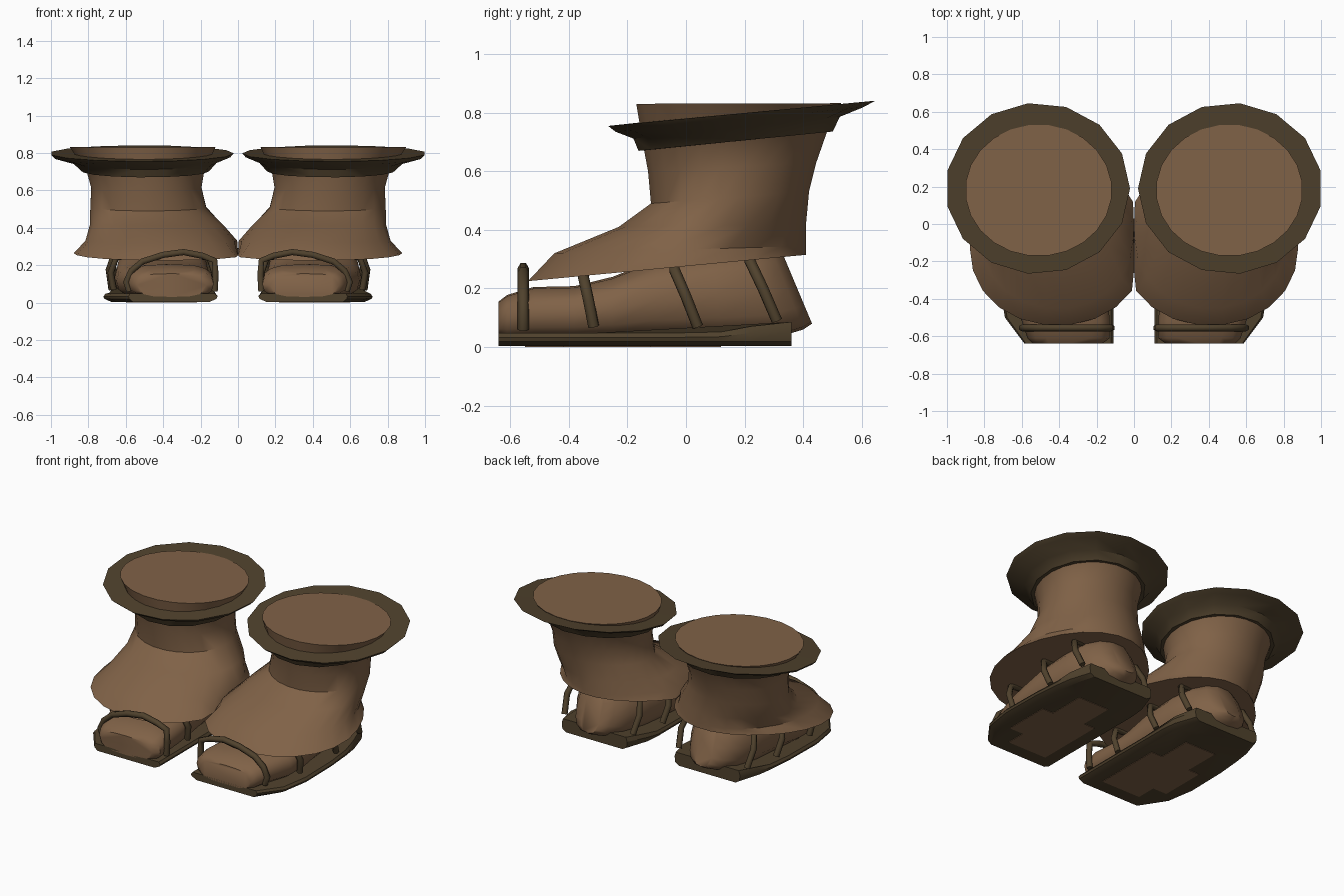
import bpy, math
from mathutils import Vector

if "Cube" in bpy.data.objects:
    bpy.data.objects.remove(bpy.data.objects["Cube"])


def material(name, rgb):
    m = bpy.data.materials.new(name)
    m.diffuse_color = (*rgb, 1)
    m.use_nodes = True
    m.node_tree.nodes["Principled BSDF"].inputs["Base Color"].default_value = m.diffuse_color
    return m


BROWN = material("warm brown", (0.216, 0.122, 0.063))
DARK = material("dark olive brown", (0.080, 0.054, 0.026))


def finish(ob, mat):
    """Link, colour and mirror a part across the centre plane."""
    bpy.context.collection.objects.link(ob)
    ob.data.materials.append(mat)
    mod = ob.modifiers.new("pair", 'MIRROR')
    mod.merge_threshold = 0.0005
    return ob


def loft(name, rings, mat, caps=True, closed=False, smooth=40):
    """Skin a list of equal-length point rings."""
    n = len(rings[0])
    verts = [p for r in rings for p in r]
    faces = []
    for k in range(len(rings) if closed else len(rings) - 1):
        a, b = k * n, ((k + 1) % len(rings)) * n
        faces += [(a + i, a + (i + 1) % n, b + (i + 1) % n, b + i) for i in range(n)]
    if caps and not closed:
        faces.append(tuple(range(n))[::-1])
        faces.append(tuple(range(len(verts) - n, len(verts))))
    me = bpy.data.meshes.new(name)
    me.from_pydata(verts, [], faces)
    ob = finish(bpy.data.objects.new(name, me), mat)
    bpy.ops.object.select_all(action='DESELECT')
    bpy.context.view_layer.objects.active = ob
    ob.select_set(True)
    # consistent outward normals
    bpy.ops.object.mode_set(mode='EDIT')
    bpy.ops.mesh.select_all(action='SELECT')
    bpy.ops.mesh.normals_make_consistent(inside=False)
    bpy.ops.object.mode_set(mode='OBJECT')
    if smooth:
        bpy.ops.object.shade_smooth_by_angle(angle=math.radians(smooth))
    return ob


def oval(x0, x1, y0, y1, z0, z1, n=16, egg=0.0):
    """Tilted oval ring: z0 at the front edge, z1 at the back edge."""
    pts = []
    for i in range(n):
        t = 2 * math.pi * (i + 0.5) / n
        c, s = math.cos(t) / math.cos(math.pi / n) ** 0.8, math.sin(t) / math.cos(math.pi / n) ** 0.8
        x = (x0 + x1) / 2 + (x1 - x0) / 2 * c * (1 - egg * s)
        y = (y0 + y1) / 2 + (y1 - y0) / 2 * s
        pts.append((max(x, 0.0), y, z0 + (z1 - z0) * (s + 1) / 2))
    return pts


# Upper: flared skirt, ankle and wide opening
upper = [
    (-0.05, 0.87, -0.54, 0.41, 0.225, 0.315, 0.14),
    (0.01, 0.81, -0.45, 0.41, 0.32, 0.345, 0.12),
    (0.08, 0.79, -0.23, 0.41, 0.41, 0.42, 0.06),
    (0.17, 0.79, -0.12, 0.42, 0.49, 0.53, 0.0),
    (0.195, 0.785, -0.13, 0.445, 0.60, 0.63, 0.0),
    (0.18, 0.81, -0.145, 0.48, 0.68, 0.73, 0.0),
    (0.12, 0.90, -0.17, 0.53, 0.83, 0.832, 0.0),
]
loft("boot_upper", [oval(*u[:6], n=24, egg=u[6]) for u in upper], BROWN)

# Collar: tilted brim round the opening
collar = [
    (0.16, 0.86, -0.14, 0.50, 0.768, 0.826),
    (0.03, 1.00, -0.26, 0.64, 0.755, 0.840),
    (0.05, 0.98, -0.235, 0.60, 0.735, 0.818),
    (0.12, 0.88, -0.175, 0.52, 0.712, 0.785),
    (0.16, 0.83, -0.158, 0.497, 0.670, 0.735),
    (0.22, 0.76, -0.10, 0.44, 0.674, 0.730),
]
loft("boot_collar", [oval(*c, n=15) for c in collar], DARK, closed=True)


# Foot: rounded body running from toe to slanted heel
def section(y, x0, x1, z0, z1, lean, n=16):
    pts = []
    for i in range(n):
        t = 2 * math.pi * i / n
        c, s = math.cos(t), math.sin(t)
        c = math.copysign(abs(c) ** 0.65, c)
        s = math.copysign(abs(s) ** 0.75, s)
        z = (z0 + z1) / 2 + (z1 - z0) / 2 * s
        pts.append(((x0 + x1) / 2 + (x1 - x0) / 2 * c, y - lean * (z - z0), z))
    return pts


foot = [
    (-0.64, 0.17, 0.54, 0.03, 0.155, 0.0),
    (-0.61, 0.13, 0.57, 0.02, 0.178, 0.0),
    (-0.52, 0.13, 0.60, 0.02, 0.205, 0.0),
    (-0.38, 0.14, 0.65, 0.02, 0.208, 0.0),
    (-0.25, 0.15, 0.66, 0.02, 0.240, 0.0),
    (-0.10, 0.16, 0.65, 0.02, 0.300, 0.0),
    (0.12, 0.18, 0.63, 0.02, 0.330, 0.1),
    (0.30, 0.22, 0.60, 0.03, 0.340, 0.25),
    (0.40, 0.28, 0.54, 0.06, 0.340, 0.40),
    (0.43, 0.34, 0.47, 0.08, 0.320, 0.42),
]
loft("foot", [section(*f) for f in foot], BROWN, smooth=50)

# Sole: slab with a bevelled edge and raised heel end
outline = [(0.11, -0.64), (0.585, -0.64), (0.69, -0.50), (0.72, -0.32), (0.715, -0.05),
           (0.70, 0.12), (0.685, 0.22), (0.64, 0.36), (0.17, 0.36), (0.12, 0.22),
           (0.11, 0.12), (0.11, -0.05), (0.11, -0.32), (0.11, -0.50)]


def sole_ring(scale, z, lift):
    pts = []
    for x, y in outline:
        rise = min(max((y - 0.10) / 0.2, 0), 1)
        pts.append((0.41 + (x - 0.41) * scale, y, z + lift * rise))
    return pts


loft("sole", [sole_ring(0.86, 0.003, 0), sole_ring(0.98, 0.02, 0.0),
              sole_ring(1.0, 0.033, 0.025), sole_ring(0.96, 0.048, 0.038)], DARK, smooth=30)

# Worn patch under the sole
patch = [(0.22, -0.55), (0.50, -0.55), (0.50, -0.42), (0.60, -0.42), (0.60, -0.12),
         (0.52, -0.12), (0.52, 0.12), (0.30, 0.12), (0.30, -0.10), (0.22, -0.10)]
loft("sole_patch", [[(x, y, z) for x, y in patch] for z in (0.0, 0.005)], BROWN, smooth=0)


# Straps: bent tubes over the foot
def strap(name, points, radius=0.019):
    cu = bpy.data.curves.new(name, 'CURVE')
    cu.dimensions = '3D'
    cu.bevel_depth = radius
    cu.bevel_resolution = 1
    cu.use_fill_caps = True
    sp = cu.splines.new('POLY')
    sp.points.add(len(points) - 1)
    for p, co in zip(sp.points, points):
        p.co = (*co, 1)
    finish(bpy.data.objects.new(name, cu), DARK)


toe = [(0.125, 0.06), (0.12, 0.15), (0.125, 0.225), (0.19, 0.25), (0.29, 0.27),
       (0.40, 0.255), (0.51, 0.22), (0.57, 0.17), (0.598, 0.11), (0.58, 0.06)]
strap("toe_strap", [(x, -0.555, z) for x, z in toe])

for name, xi, xo, yt, zt, yb, zb in [
        ("front_strap", 0.125, 0.68, -0.35, 0.25, -0.315, 0.07),
        ("middle_strap", 0.125, 0.69, -0.04, 0.275, 0.04, 0.07),
        ("heel_strap", 0.15, 0.67, 0.215, 0.31, 0.31, 0.09)]:
    mid = (zt + zb) / 2
    ym = (yt + yb) / 2
    strap(name, [(xi + 0.015, yb, zb), (xi, ym, mid), (xi + 0.03, yt, zt - 0.01),
                 (xi + 0.12, yt, zt), (xo - 0.12, yt, zt),
                 (xo - 0.03, yt, zt - 0.01), (xo, ym, mid), (xo - 0.015, yb, zb)])
